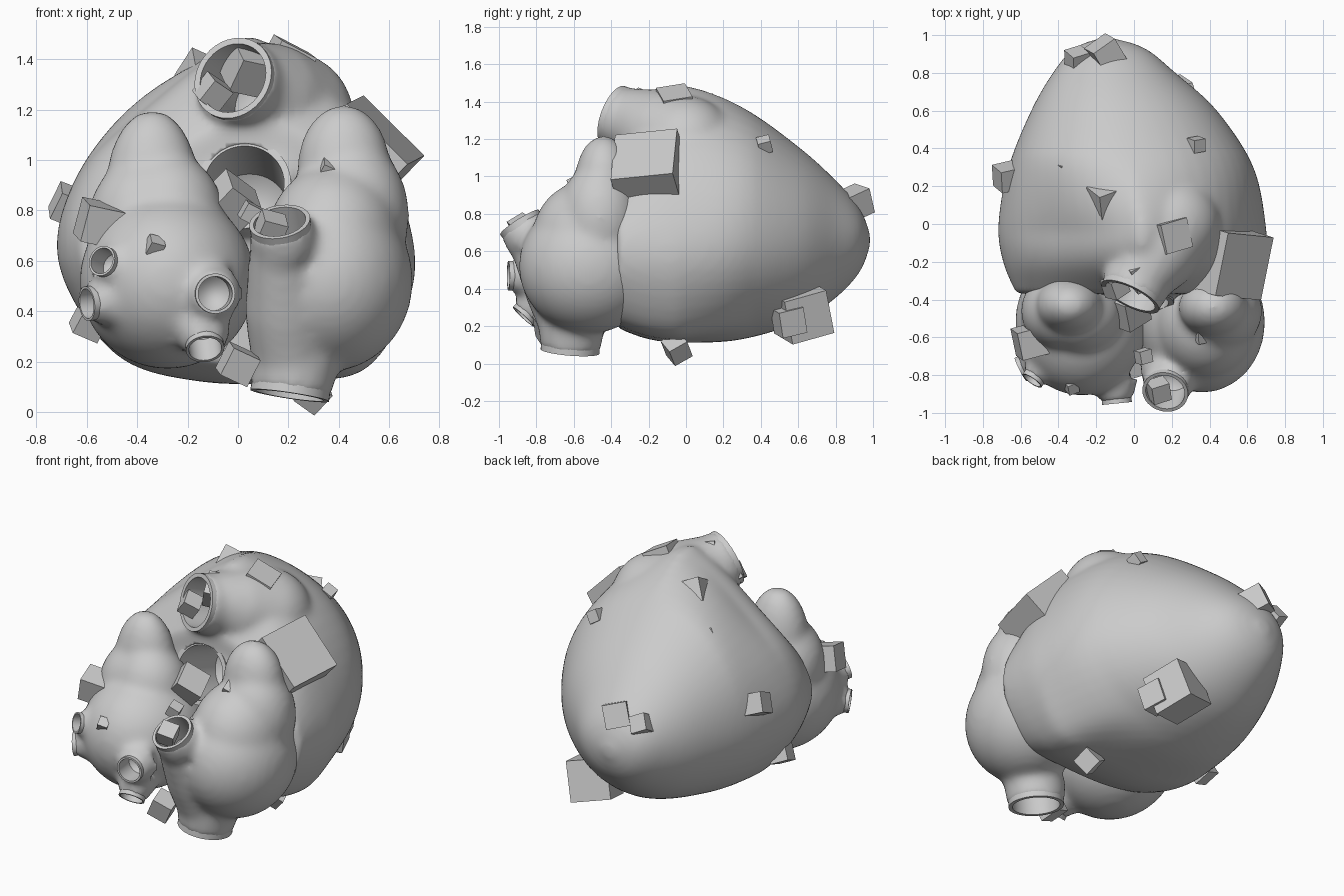
import bpy, bmesh, math, random
from mathutils import Vector, Matrix, Euler

if "Cube" in bpy.data.objects:
    bpy.data.objects.remove(bpy.data.objects["Cube"])


def finish(name, bm, smooth=True):
    bmesh.ops.recalc_face_normals(bm, faces=bm.faces)
    me = bpy.data.meshes.new(name)
    bm.to_mesh(me)
    bm.free()
    for p in me.polygons:
        p.use_smooth = smooth
    ob = bpy.data.objects.new(name, me)
    bpy.context.collection.objects.link(ob)
    return ob


def frame(c, n):
    return Matrix.Translation(c) @ Vector(n).to_track_quat('Z', 'Y').to_matrix().to_4x4()


def ball(bm, c, r):
    bmesh.ops.create_uvsphere(bm, u_segments=32, v_segments=20, radius=1,
                              matrix=Matrix.Translation(c) @ Matrix.Diagonal((*r, 1)))


def cone(bm, c, n, r0, r1, z0, z1):
    bmesh.ops.create_cone(bm, cap_ends=True, segments=32, radius1=r0, radius2=r1, depth=z1 - z0,
                          matrix=frame(c, n) @ Matrix.Translation((0, 0, (z0 + z1) / 2)))


def sweep(bm, a, b, ra, rb, steps=8):
    # row of balls that tapers from a to b
    for i in range(steps + 1):
        t = i / steps
        ball(bm, Vector(a).lerp(Vector(b), t), [ra + (rb - ra) * t] * 3)


def sleeve(name, c, n, r, depth):
    # open vessel end with wall thickness
    bm = bmesh.new()
    m, k = frame(c, n), 40
    rows = [[bm.verts.new(m @ Vector((q * r * math.cos(2 * math.pi * i / k),
                                      q * r * math.sin(2 * math.pi * i / k), z)))
             for i in range(k)] for q, z in ((.98, -depth), (1.02, 0), (.87, 0), (.87, -depth))]
    for a, b in zip(rows, rows[1:]):
        for i in range(k):
            bm.faces.new((a[i], a[(i + 1) % k], b[(i + 1) % k], b[i]))
    ob = finish(name, bm)
    ob.data.set_sharp_from_angle(angle=math.radians(40))


def chamber(name, bm, vessels, flare, hole, soft):
    # fuse the lumps, soften them, then hollow out each vessel
    cut = bmesh.new()
    for label, c, n, r in vessels:
        cone(bm, c, n, r * flare, r * 1.04, -max(.12, r), -.005)
        cone(cut, c, n, r * .92, r * .92, -r * hole, .06)
        sleeve(label, c, n, r, r * hole)
    cutter = finish(name + "_cutter", cut)
    cutter.hide_render = True
    cutter.hide_viewport = True
    ob = finish(name, bm)
    rm = ob.modifiers.new("fuse", 'REMESH')
    rm.mode = 'VOXEL'
    rm.voxel_size = .02
    rm.use_smooth_shade = True
    sm = ob.modifiers.new("soften", 'SMOOTH')
    sm.factor, sm.iterations = .5, soft
    bo = ob.modifiers.new("hollow", 'BOOLEAN')
    bo.operation, bo.object, bo.solver = 'DIFFERENCE', cutter, 'EXACT'


def spline(pts, i, t, closed):
    n = len(pts)
    four = [pts[(i + k) % n if closed else max(0, min(n - 1, i + k))] for k in (-1, 0, 1, 2)]
    return [.5 * (2 * q + (r - p) * t + (2 * p - 5 * q + 4 * r - s) * t * t
                  + (3 * q - p - 3 * r + s) * t ** 3) for p, q, r, s in zip(*four)]


# ventricles: front outline that turns elliptical towards the tip,
# lofted along y by left/right/top/bottom extents
outline = [(.1, 1.46), (.45, 1.2), (.65, .83), (.69, .5), (.52, .18), (.25, .12),
           (-.15, .12), (-.48, .23), (-.7, .6), (-.61, .95), (-.33, 1.22), (-.05, 1.43)]
keys = [(-.37, -.62, .68, 1.16, .2), (-.2, -.69, .7, 1.42, .14), (0, -.715, .7, 1.47, .12),
        (.3, -.665, .635, 1.37, .13), (.6, -.545, .44, 1.16, .22), (.8, -.43, .22, .98, .35),
        (.93, -.32, .06, .83, .49), (.985, -.18, -.11, .69, .63)]
ring = [spline(outline, i, t / 5, True) for i in range(len(outline)) for t in range(5)]
levels = [spline(keys, i, t / 5, False) for i in range(len(keys) - 1) for t in range(5)] + [keys[-1]]
bm = bmesh.new()
rings = []
for y, l, r, top, bot in levels:
    cx = -.155 * max(0, y) / .985
    w = max(0, min(1, (y + .05) / .4))
    vs = []
    for px, pz in ring:
        p = Vector((px / .7, (pz - .67) / (.79 if pz > .67 else .55)))
        p = p.lerp(p.normalized(), w)
        vs.append(bm.verts.new((cx + p.x * (r - cx if p.x > 0 else cx - l), y,
                                .67 + p.y * (top - .67 if p.y > 0 else .67 - bot))))
    rings.append(vs)
for a, b in zip(rings, rings[1:]):
    for i in range(len(a)):
        j = (i + 1) % len(a)
        bm.faces.new((a[i], a[j], b[j], b[i]))
bm.faces.new(rings[0])
bm.faces.new(rings[-1])
bmesh.ops.recalc_face_normals(bm, faces=bm.faces)
sweep(bm, (.2, 0, 1.17), (.12, -.13, 1.23), .26, .235)
sweep(bm, (.12, -.13, 1.23), (.05, -.25, 1.29), .235, .18)
chamber("ventricles", bm, [
    ("lung_artery", (-.02, -.385, 1.325), (-.42, -.85, .32), .165),
    ("main_artery", (.025, -.41, .905), (-.05, -.93, .3), .182)], 1.1, 2, 12)

# left atrium with ear lobe and four veins
bm = bmesh.new()
ball(bm, (-.28, -.52, .52), (.35, .39, .35))
ball(bm, (-.34, -.43, .89), (.185, .155, .31))
ball(bm, (-.36, -.46, .74), (.24, .22, .28))
ball(bm, (-.28, -.47, .76), (.23, .22, .27))
chamber("left_atrium", bm, [
    ("vein_upper_outer", (-.54, -.83, .6), (-.55, -.8, .25), .06),
    ("vein_lower_outer", (-.6, -.77, .43), (-.88, -.45, -.1), .068),
    ("vein_upper_inner", (-.09, -.95, .47), (.1, -1, 0), .078),
    ("vein_lower_inner", (-.13, -.87, .25), (.1, -.65, -.7), .075)], 1.65, 1.5, 18)

# right atrium with ear lobe and two great veins
bm = bmesh.new()
ball(bm, (.36, -.52, .52), (.335, .375, .36))
ball(bm, (.42, -.44, .97), (.185, .155, .25))
ball(bm, (.45, -.46, .78), (.23, .22, .3))
ball(bm, (.38, -.52, .68), (.27, .3, .3))
sweep(bm, (.17, -.8, .6), (.19, -.7, .4), .13, .165)
sweep(bm, (.19, -.7, .4), (.21, -.63, .22), .165, .16)
chamber("right_atrium", bm, [
    ("upper_great_vein", (.165, -.89, .755), (-.15, -.53, .83), .12),
    ("lower_great_vein", (.205, -.62, .065), (-.15, -.08, -1), .155)], 1.15, 1.5, 18)


# scattered blocks: position and size, tilted at random
def block(name, c, s, rot):
    bm = bmesh.new()
    bmesh.ops.create_cube(bm, size=s, matrix=Matrix.Translation(c) @ Euler(rot).to_matrix().to_4x4())
    finish(name, bm, False)


random.seed(4)
block("large_block", (.47, -.19, 1), .34, (.14, .78, -.1))
blocks = [(.2, .62, .27, .24), (.29, .55, .23, .14), (.29, -.05, .08, .11), (0, -.74, .19, .12),
          (-.55, -.62, .75, .15), (-.03, -.45, .83, .16), (.13, -.88, .73, .1), (-.1, -.33, 1.27, .1),
          (.04, -.25, 1.36, .15), (.36, -.58, .95, .08), (-.15, .9, .86, .14), (-.3, .87, .83, .1),
          (-.35, .3, 1.1, .17), (-.15, .13, 1.33, .14), (-.67, .25, .82, .12), (.33, .42, 1.17, .07),
          (.19, -.06, 1.38, .16), (-.59, -.1, .36, .11), (-.33, -.86, .66, .06), (.05, -.7, .79, .07)]
for i, (x, y, z, s) in enumerate(blocks):
    block("block_%02d" % (i + 1), (x, y, z), s, [random.uniform(.15, .65) for _ in range(3)])
